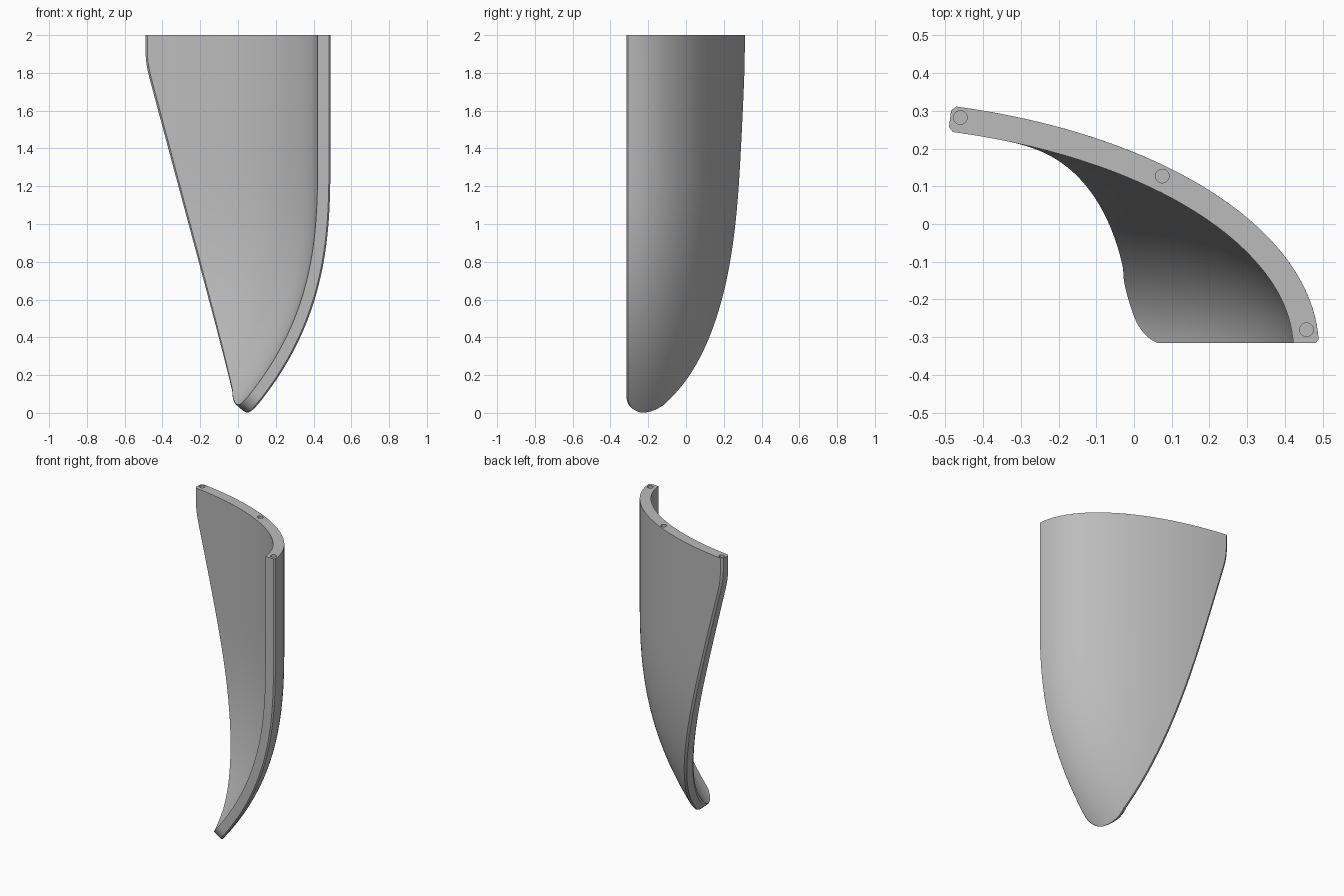
import bpy, bmesh, math
from mathutils import Vector

old = bpy.data.objects.get("Cube")
if old:
    bpy.data.objects.remove(old, do_unlink=True)

TOP, FRONT, WALL, CHAMFER = 2.0, -0.315, 0.068, 0.012
CX, CY = -0.8, -0.33          # centre of the elliptical sections
TIP, TIP_Y = 0.08, -0.23      # height of the rounded tip, depth of its lowest point
COLS = 40


def axes(z):
    """Semi-axes of the outer elliptical section at height z."""
    fall = max(0.0, 1 - z / 1.35) ** 2.75
    return 1.29 - 0.42 * fall, 0.663 - 0.187 * fall


def slanted_edge(z):
    """Outer x of the slanted rim, blending into a vertical end near the top."""
    line, stop, k = -0.2746 * (z - 0.05), -0.495, 0.02
    h = max(0.0, k - abs(line - stop))
    return max(line, stop) + h * h / (4 * k) + CHAMFER


def limits(z):
    """Start (front rim) and end (slanted rim) angles at height z."""
    a, b = axes(z)
    front, side = FRONT, slanted_edge(z)
    if z < TIP:
        r = math.sqrt(1 - (1 - z / TIP) ** 2)
        a0, b0 = axes(0)
        tip_x = CX + a0 * math.sqrt(1 - ((TIP_Y - CY) / b0) ** 2)
        front = TIP_Y + (FRONT - TIP_Y) * r
        side = tip_x + (slanted_edge(TIP) - tip_x) * r
    start = math.asin((front - CY) / b)
    end = math.acos(min(1.0, (side - CX) / a))
    return start, max(end, start + 0.004)


def shell_point(z, angle, depth):
    """Point on the shell, pushed inward by depth along the surface normal."""
    a, b = axes(z)
    c, s = math.cos(angle), math.sin(angle)
    a2, b2 = axes(z + 0.001)
    da, db = (a2 - a) / 0.001, (b2 - b) / 0.001
    normal = Vector((c / a, s / b, -c * c * da / a - s * s * db / b)).normalized()
    p = Vector((CX + a * c, CY + b * s, z)) - normal * depth
    p.y = max(p.y, FRONT)
    p.z = TOP if z >= TOP else min(p.z, TOP - 0.002)
    return p


def section(z):
    """Closed wall outline with chamfered rims."""
    start, end = limits(z)
    a, b = axes(z)
    span = end - start

    def cut(angle):
        size = math.hypot(a * math.sin(angle), b * math.cos(angle))
        return min(CHAMFER / size, span * 0.2)

    first, last = start + cut(start) * 0.7, end - cut(end)
    outer = [shell_point(z, first + (last - first) * i / COLS, 0) for i in range(COLS + 1)]
    rim = [shell_point(z, end, CHAMFER), shell_point(z, end, WALL - CHAMFER)]
    inner = [shell_point(z, last + (start - last) * i / COLS, WALL) for i in range(COLS + 1)]
    return outer + rim + inner + [shell_point(z, start, CHAMFER * 0.7)]


# Curved shell wall
heights = [TIP * (1 - math.cos(math.radians(d))) for d in range(9, 90, 9)]
heights += [TIP + (TOP - TIP) * (i / 60) ** 1.4 for i in range(61)]
bm = bmesh.new()
rings = [[bm.verts.new(p) for p in section(z)] for z in heights]
n = len(rings[0])
for low, high in zip(rings, rings[1:]):
    for i in range(n):
        j = (i + 1) % n
        bm.faces.new((low[i], low[j], high[j], high[i]))
bm.faces.new(rings[0][::-1])
bm.faces.new(rings[-1])
bmesh.ops.recalc_face_normals(bm, faces=bm.faces)
mesh = bpy.data.meshes.new("curved_shell")
bm.to_mesh(mesh)
bm.free()
shell = bpy.data.objects.new("curved_shell", mesh)
bpy.context.collection.objects.link(shell)

grey = bpy.data.materials.new("plain_grey")
grey.use_nodes = True
colour = (0.5, 0.5, 0.5, 1)
grey.diffuse_color = colour
grey.node_tree.nodes["Principled BSDF"].inputs["Base Color"].default_value = colour
mesh.materials.append(grey)

# Pin holes in the top edge
for x, y in ((-0.46, 0.282), (0.075, 0.127), (0.457, -0.28)):
    bpy.ops.mesh.primitive_cylinder_add(vertices=32, radius=0.018, depth=0.16, location=(x, y, TOP))
    cutter = bpy.context.object
    cutter.name = "pin_hole_cutter"
    cutter.hide_render = True
    cutter.data.materials.append(grey)
    bpy.context.view_layer.objects.active = shell
    hole = shell.modifiers.new("pin_hole", "BOOLEAN")
    hole.operation, hole.solver, hole.object = "DIFFERENCE", "EXACT", cutter
    bpy.ops.object.modifier_apply(modifier=hole.name)
    bpy.data.objects.remove(cutter, do_unlink=True)

# Smooth skin with crisp rims
bpy.ops.object.select_all(action="DESELECT")
shell.select_set(True)
bpy.context.view_layer.objects.active = shell
bpy.ops.object.shade_smooth_by_angle(angle=math.radians(25))
